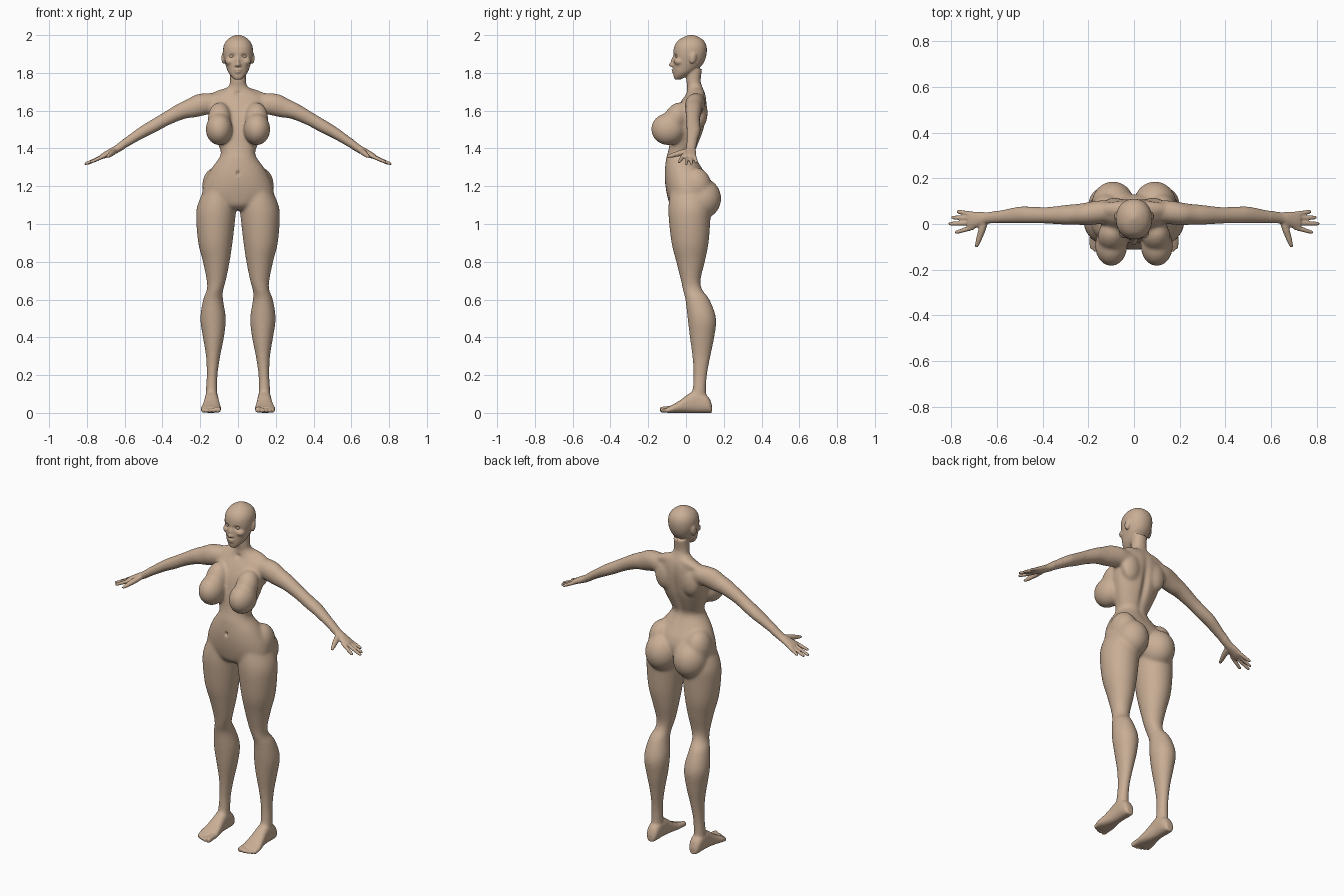
import bpy, bmesh, math
from mathutils import Vector, Matrix

skin = bpy.data.materials.new("skin")
skin.diffuse_color = (0.58, 0.42, 0.30, 1)
bm = bmesh.new()


def spline(rows, steps=4):
    """Catmull-Rom refinement of rows of numbers."""
    out = []
    for i in range(len(rows) - 1):
        a, b, c, d = (rows[max(0, min(len(rows) - 1, i + k))] for k in (-1, 0, 1, 2))
        for s in range(steps):
            t = s / steps
            out.append([0.5 * (2 * q + (r - p) * t + (2 * p - 5 * q + 4 * r - w) * t * t
                               + (3 * q - p - 3 * r + w) * t ** 3)
                        for p, q, r, w in zip(a, b, c, d)])
    return out + [list(rows[-1])]


def loft(rings, n=28, power=2.0):
    """Closed skin over rings given as (centre, half axis u, half axis v)."""
    loops = []
    for c, u, v in rings:
        loop = []
        for k in range(n):
            a = 2 * math.pi * k / n
            ca, sa = math.cos(a), math.sin(a)
            x = math.copysign(abs(ca) ** (2 / power), ca)
            y = math.copysign(abs(sa) ** (2 / power), sa)
            loop.append(bm.verts.new(Vector(c) + Vector(u) * x + Vector(v) * y))
        loops.append(loop)
    faces = [bm.faces.new(loops[0][::-1]), bm.faces.new(loops[-1])]
    for p, q in zip(loops, loops[1:]):
        for k in range(n):
            faces.append(bm.faces.new((p[k], p[(k + 1) % n], q[(k + 1) % n], q[k])))
    bmesh.ops.recalc_face_normals(bm, faces=faces)


def upright(rows, power=2.0):
    """Rows: z, centre x, half width, front y, back y."""
    loft([((x, (f + b) / 2, z), (w, 0, 0), (0, (b - f) / 2, 0))
          for z, x, w, f, b in spline(rows)], power=power)


def ball(c, r, tilt=(0, 0, 0)):
    m = Matrix.Translation(c)
    for ang, ax in zip(tilt, "XYZ"):
        m = m @ Matrix.Rotation(math.radians(ang), 4, ax)
    bmesh.ops.create_uvsphere(bm, u_segments=24, v_segments=16, radius=1,
                              matrix=m @ Matrix.Diagonal((*r, 1)))


def digit(a, b, r0, r1):
    """Tapered rounded rod for fingers and toes."""
    a, b = Vector(a), Vector(b)
    d = (b - a).normalized()
    u = d.cross(Vector((0, 0, 1))).normalized()
    v = u.cross(d)
    prof = [(0, r0), (0.35, r0), (0.7, (r0 + r1) / 2), (0.9, r1), (0.97, r1 * 0.75), (1, r1 * 0.3)]
    loft([(a.lerp(b, t), u * r, v * r) for t, r in prof], n=12)


# leg
upright([(1.17, .10, .085, -.085, .12), (1.10, .112, .103, -.093, .135), (1.03, .118, .104, -.092, .13),
         (.9, .12, .091, -.077, .12), (.8, .115, .071, -.052, .1), (.7, .115, .051, -.027, .077),
         (.65, .122, .044, -.017, .088), (.6, .132, .053, -.004, .125), (.5, .132, .068, .008, .16),
         (.4, .13, .056, .02, .15), (.3, .132, .038, .033, .13), (.2, .137, .029, .039, .112),
         (.12, .14, .031, .034, .107), (.06, .14, .03, .03, .11)])
# foot
loft([((x, y, h / 2), (w, 0, 0), (0, 0, h / 2)) for y, x, w, h in spline(
    [(.137, .14, .018, .04), (.125, .14, .03, .075), (.1, .14, .036, .1), (.05, .14, .037, .118),
     (.01, .14, .04, .098), (-.03, .141, .047, .068), (-.07, .143, .054, .044), (-.1, .143, .05, .03)])],
     power=2.4)
# toes
for x, tip, r in ((.106, -.138, .016), (.13, -.137, .012), (.15, -.13, .011), (.168, -.121, .011), (.184, -.11, .011)):
    digit((x, -.075, r + .006), (x, tip, r), r, r)
# buttock and outer hip
ball((.092, .085, 1.135), (.095, .102, .108))
ball((.12, .05, 1.2), (.07, .085, .1))
# breast with sloping upper part
ball((.1, -.095, 1.502), (.071, .09, .085))
ball((.098, -.055, 1.56), (.062, .062, .09), (-28, 0, 0))
# shoulder, arm and palm
loft([((x, y, z), (0, ry, 0), (rz * .4, 0, rz * .95)) for x, y, z, ry, rz in spline(
    [(.1, .055, 1.645, .045, .05), (.15, .052, 1.64, .052, .056), (.2, .045, 1.63, .051, .058),
     (.25, .042, 1.612, .046, .051), (.3, .04, 1.597, .044, .043), (.38, .038, 1.557, .037, .036),
     (.45, .039, 1.517, .038, .034), (.5, .04, 1.49, .038, .031), (.57, .033, 1.446, .031, .026),
     (.64, .027, 1.398, .025, .02), (.675, .022, 1.38, .032, .018), (.71, .016, 1.362, .039, .015),
     (.728, .014, 1.354, .036, .011)])])
# fingers and thumb
for y, tip in ((.043, (.777, .055, 1.327)), (.025, (.803, .029, 1.317)),
               (.005, (.815, .001, 1.315)), (-.014, (.785, -.038, 1.325))):
    digit((.7, y, 1.364), tip, .0105, .0085)
digit((.655, .008, 1.386), (.692, -.104, 1.355), .016, .009)
# ear
ball((.078, .037, 1.878), (.009, .018, .031), (-12, 0, 14))
# cheekbone
ball((.04, -.035, 1.86), (.028, .028, .022))
# nostril wing
ball((.01, -.07, 1.84), (.008, .011, .008))
# collar muscle running to the neck
ball((.07, .065, 1.69), (.09, .035, .028), (0, 14, 0))
# shoulder blade
ball((.085, .075, 1.59), (.06, .04, .085))

# mirror all paired parts
dup = bmesh.ops.duplicate(bm, geom=bm.verts[:] + bm.edges[:] + bm.faces[:])["geom"]
for v in (g for g in dup if isinstance(g, bmesh.types.BMVert)):
    v.co.x *= -1
bmesh.ops.reverse_faces(bm, faces=[g for g in dup if isinstance(g, bmesh.types.BMFace)])

# torso and neck
upright([(1.075, 0, .06, -.055, .05), (1.1, 0, .12, -.085, .09), (1.15, 0, .185, -.1, .12),
         (1.2, 0, .185, -.109, .13), (1.25, 0, .165, -.113, .115), (1.3, 0, .137, -.111, .083),
         (1.35, 0, .1, -.105, .055), (1.38, 0, .091, -.096, .05), (1.42, 0, .105, -.088, .065),
         (1.5, 0, .132, -.078, .095), (1.58, 0, .15, -.06, .108), (1.64, 0, .152, -.032, .11),
         (1.68, 0, .135, -.005, .105), (1.705, 0, .085, .005, .097), (1.73, 0, .05, .006, .086),
         (1.76, 0, .042, .002, .078), (1.82, 0, .042, 0, .085)], power=2.15)
# head
upright([(1.764, 0, .016, -.058, -.03), (1.775, 0, .03, -.064, -.008), (1.8, 0, .05, -.067, .035),
         (1.83, 0, .062, -.069, .075), (1.86, 0, .071, -.069, .097), (1.9, 0, .079, -.068, .109),
         (1.94, 0, .077, -.062, .109), (1.97, 0, .062, -.043, .095), (1.99, 0, .037, -.012, .067),
         (2.002, 0, .008, .02, .035)], power=2.15)
# nose
ball((0, -.068, 1.864), (.009, .012, .034), (-17, 0, 0))
ball((0, -.08, 1.843), (.01, .013, .009))
# lips
ball((0, -.066, 1.815), (.021, .012, .006))
ball((0, -.064, 1.804), (.018, .012, .006))

# fuse the parts into one skin
mesh = bpy.data.meshes.new("body_parts")
bm.to_mesh(mesh)
bm.free()
body = bpy.data.objects.new("body", mesh)
bpy.context.collection.objects.link(body)
mod = body.modifiers.new("fuse", "REMESH")
mod.mode, mod.voxel_size = "VOXEL", 0.005
deps = bpy.context.evaluated_depsgraph_get()
fused = bpy.data.meshes.new_from_object(body.evaluated_get(deps))
body.modifiers.clear()
body.data = fused

# relax joins: strong on trunk and limbs, light on face, hands and toes
bm = bmesh.new()
bm.from_mesh(fused)
trunk = [v for v in bm.verts if .1 < v.co.z < 1.74 and abs(v.co.x) < .6]
for group, count in ((trunk, 22), (bm.verts[:], 2)):
    for _ in range(count):
        bmesh.ops.smooth_vert(bm, verts=group, factor=.5, use_axis_x=True, use_axis_y=True, use_axis_z=True)


def dent(c, r, push):
    """Soft push around a point, radii per axis."""
    for v in bm.verts:
        d = sum(((v.co[i] - c[i]) / r[i]) ** 2 for i in range(3))
        if d < 6:
            v.co += Vector(push) * math.exp(-d)


# eye sockets, mouth line, navel, spine groove, throat notch
for s in (-1, 1):
    dent((s * .032, -.06, 1.888), (.018, .03, .012), (0, .012, 0))
dent((0, -.075, 1.8095), (.02, .03, .003), (0, .004, 0))
dent((0, -.11, 1.268), (.007, .03, .011), (0, .014, 0))
dent((0, .09, 1.5), (.02, .06, .14), (0, -.014, 0))
dent((0, 0, 1.69), (.015, .04, .012), (0, .008, 0))
bm.to_mesh(fused)
bm.free()

# eyes
bm = bmesh.new()
for s in (-1, 1):
    ball((s * .032, -.041, 1.888), (.015, .015, .012))
eye_mesh = bpy.data.meshes.new("eyes")
bm.to_mesh(eye_mesh)
bm.free()
eyes = bpy.data.objects.new("eyes", eye_mesh)
bpy.context.collection.objects.link(eyes)

for ob in (body, eyes):
    ob.data.materials.clear()
    ob.data.materials.append(skin)
    for p in ob.data.polygons:
        p.use_smooth = True
